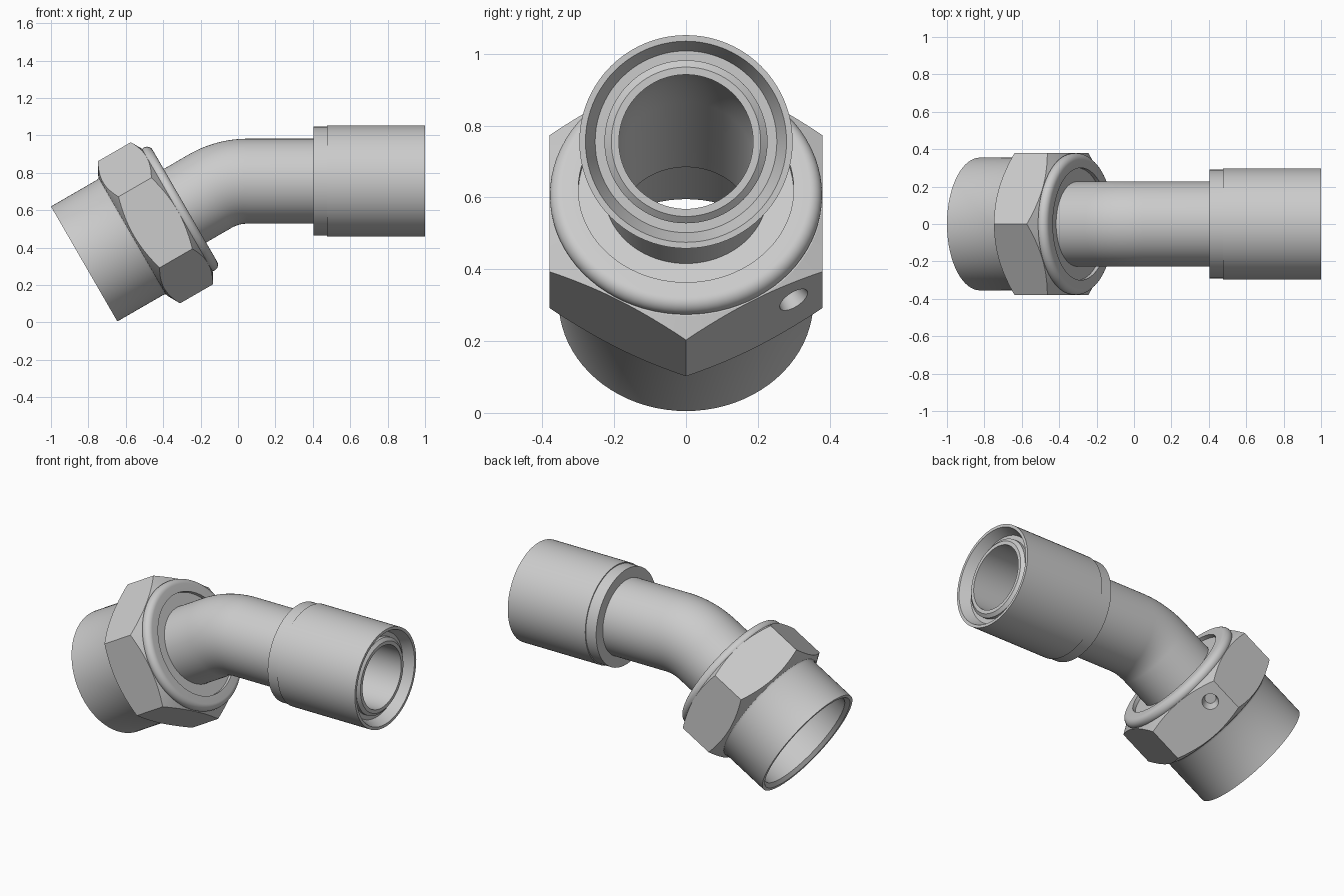
import bpy, bmesh, math
from mathutils import Matrix, Vector

if "Cube" in bpy.data.objects:
    bpy.data.objects.remove(bpy.data.objects["Cube"])

SEG = 80
metal = bpy.data.materials.new("light_grey_metal")
metal.diffuse_color = (0.6, 0.6, 0.6, 1)
metal.use_nodes = True
metal.node_tree.nodes["Principled BSDF"].inputs["Base Color"].default_value = metal.diffuse_color


def make_object(name, bm):
    bmesh.ops.recalc_face_normals(bm, faces=bm.faces[:])
    mesh = bpy.data.meshes.new(name)
    bm.to_mesh(mesh)
    bm.free()
    mesh.materials.append(metal)
    ob = bpy.data.objects.new(name, mesh)
    bpy.context.collection.objects.link(ob)
    return ob


def activate(ob):
    bpy.ops.object.select_all(action='DESELECT')
    ob.select_set(True)
    bpy.context.view_layer.objects.active = ob


def smooth(ob, angle=28):
    activate(ob)
    bpy.ops.object.shade_smooth_by_angle(angle=math.radians(angle))


def ring_body(name, sections):
    """Closed loop of circular sections; each is (frame matrix, radius), circle in local yz."""
    bm = bmesh.new()
    rings = []
    for frame, r in sections:
        rings.append([bm.verts.new(frame @ Vector((0, r * math.sin(a), r * math.cos(a))))
                      for a in (2 * math.pi * i / SEG for i in range(SEG))])
    for k, ring in enumerate(rings):
        nxt = rings[(k + 1) % len(rings)]
        for i in range(SEG):
            j = (i + 1) % SEG
            bm.faces.new((ring[i], ring[j], nxt[j], nxt[i]))
    return make_object(name, bm)


def lathe(name, profile, axis):
    return ring_body(name, [(axis @ Matrix.Translation((t, 0, 0)), r) for t, r in profile])


def boolean(ob, cutter, operation):
    mod = ob.modifiers.new(operation, 'BOOLEAN')
    mod.operation, mod.object, mod.solver = operation, cutter, 'EXACT'
    activate(ob)
    bpy.ops.object.modifier_apply(modifier=mod.name)
    bpy.data.objects.remove(cutter)


# Axes of the tilted nut end and of the straight sleeve end
TILT = math.radians(30)
nut_axis = Matrix.Translation((-0.8225, 0, 0.3125)) @ Matrix.Rotation(-TILT, 4, 'Y')
pipe_axis = Matrix.Translation((0, 0, 0.755))

# Bent pipe: tilted start, arc, straight run with chamfered tip
R_OUT, R_IN, BEND, BEND_X = 0.227, 0.187, 0.40, 0.051
path = [nut_axis @ Matrix.Translation((0.42, 0, 0))]
for i in range(17):
    a = TILT * (1 - i / 16)
    path.append(Matrix.Translation((BEND_X - BEND * math.sin(a), 0, 0.755 - BEND * (1 - math.cos(a))))
                @ Matrix.Rotation(-a, 4, 'Y'))
tip = [pipe_axis @ Matrix.Translation((x, 0, 0)) for x in (0.96, 0.975)]
sections = [(m, R_OUT) for m in path] + [(tip[0], R_OUT), (tip[1], 0.208), (tip[1], R_IN)]
sections += [(m, R_IN) for m in reversed(path)]
smooth(ring_body("bent_pipe", sections))

# Sleeve around the straight end, with a recessed groove in its mouth
smooth(lathe("end_sleeve", [(0.405, 0.2), (0.405, 0.291), (0.475, 0.291), (0.475, 0.297),
                            (1.0, 0.297), (1.0, 0.28), (0.94, 0.253), (0.94, 0.2)], pipe_axis))

# Round nut body: open barrel, hidden waist, rounded bead and inner seat
bead = [(0.588 + 0.034 * math.sin(a), 0.345 + 0.034 * math.cos(a))
        for a in (math.radians(d) for d in range(-30, 91, 10))]
barrel = [(0, 0.335), (0, 0.355), (0.285, 0.355), (0.297, 0.36), (0.305, 0.372), (0.32, 0.325),
          (0.55, 0.325)] + bead + [(0.622, 0.30), (0.6, 0.30), (0.6, 0.2), (0.42, 0.2),
                                   (0.42, 0.19), (0.33, 0.315), (0.02, 0.315)]
smooth(lathe("nut_barrel", barrel, nut_axis))

# Hexagon of the nut: chamfered ring trimmed by a six-sided prism
hexagon = lathe("nut_hexagon", [(0.29, 0.32), (0.30, 0.37), (0.345, 0.45), (0.535, 0.45),
                                (0.575, 0.38), (0.575, 0.32)], nut_axis)
bm = bmesh.new()
corner = 0.38 / math.cos(math.pi / 6)
ends = [[bm.verts.new(nut_axis @ Vector((t, corner * math.sin(k * math.pi / 3),
                                         corner * math.cos(k * math.pi / 3))))
         for k in range(6)] for t in (0.2, 0.7)]
for k in range(6):
    j = (k + 1) % 6
    bm.faces.new((ends[0][k], ends[0][j], ends[1][j], ends[1][k]))
for ring in ends:
    bm.faces.new(ring)
boolean(hexagon, make_object("hex_cutter", bm), 'INTERSECT')

# Small blind hole drilled into the lower rear flat
bm = bmesh.new()
normal = Vector((0, 0.5, -math.sqrt(3) / 2))
along = Vector((0, math.sqrt(3) / 2, 0.5))
centre = Vector((0.465, 0, 0)) + normal * 0.38 + along * 0.127
spin = normal.to_track_quat('Z', 'Y').to_matrix().to_4x4()
bmesh.ops.create_cone(bm, cap_ends=True, segments=32, radius1=0.03, radius2=0.06, depth=0.12,
                      matrix=nut_axis @ Matrix.Translation(centre) @ spin)
boolean(hexagon, make_object("hole_cutter", bm), 'DIFFERENCE')
smooth(hexagon, 20)
